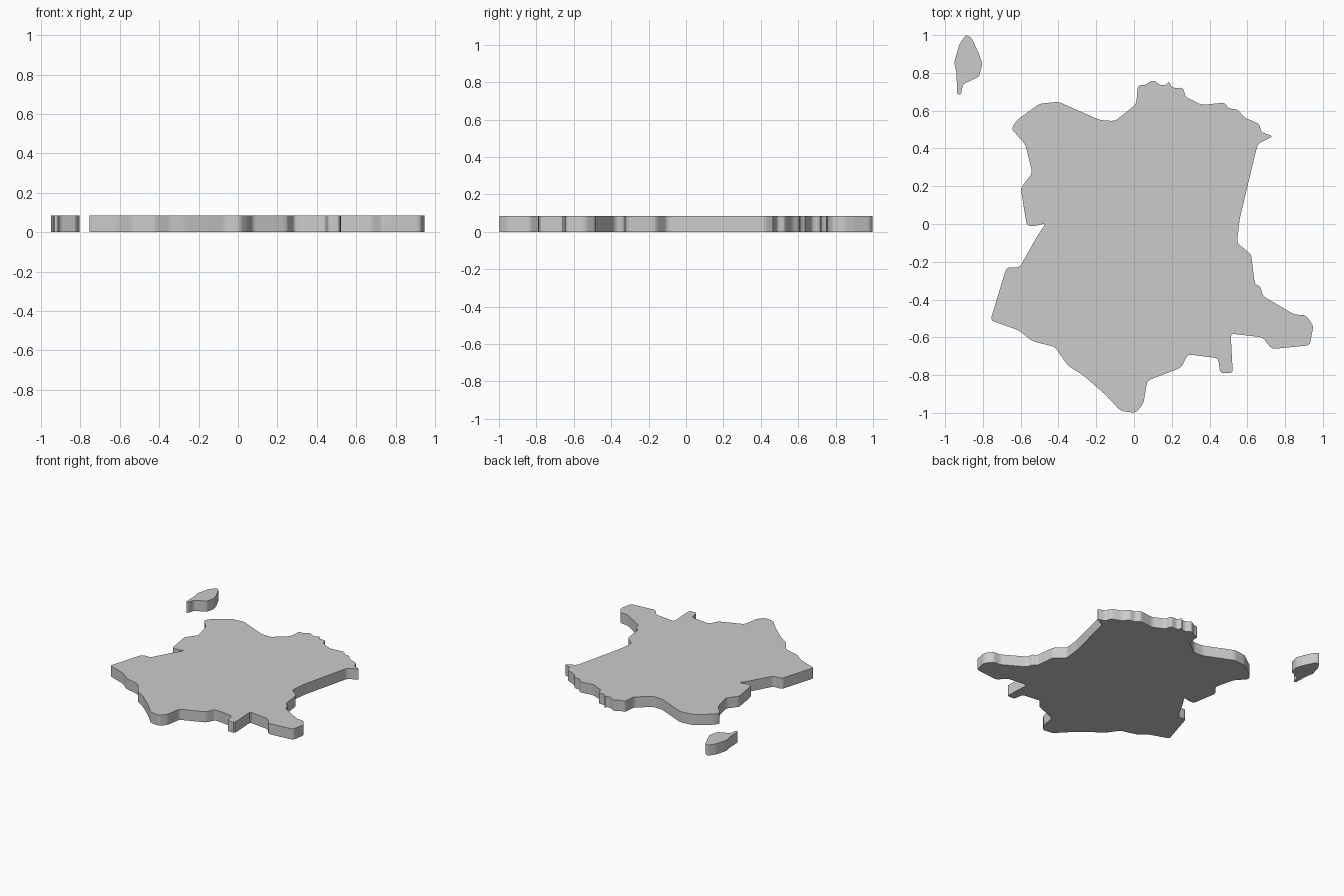
import bpy
import bmesh
from mathutils import Vector

if "Cube" in bpy.data.objects:
    bpy.data.objects.remove(bpy.data.objects["Cube"])

HEIGHT = 0.084

# Coastline corners, clockwise seen from above
MAINLAND = [
    # north coast
    (-.65, .505), (-.62, .55), (-.5, .637), (-.4, .647), (-.18, .55), (-.1, .545),
    (.012, .635), (.02, .735), (.06, .735), (.1, .765), (.14, .735), (.17, .735),
    (.185, .757), (.2, .72), (.262, .722), (.27, .675), (.36, .63), (.48, .643),
    (.5, .61), (.55, .607), (.58, .565), (.665, .53), (.672, .486), (.738, .465),
    # east coast and peninsula
    (.655, .425), (.56, .03), (.545, -.1), (.62, -.16), (.64, -.32), (.67, -.33),
    (.68, -.38), (.85, -.48), (.91, -.482), (.95, -.54), (.93, -.642), (.73, -.662),
    (.68, -.6), (.512, -.58), (.523, -.79), (.457, -.79), (.445, -.71),
    # south coast
    (.285, -.69), (.25, -.76), (.07, -.83), (.05, -.95), (.01, -1), (-.07, -.99),
    (-.155, -.9), (-.27, -.8), (-.35, -.75), (-.42, -.65), (-.54, -.62),
    # west coast with the small inlet
    (-.61, -.563), (-.76, -.51), (-.675, -.23), (-.605, -.23), (-.51, -.06),
    (-.465, .005), (-.52, -.01), (-.567, -.01), (-.6, .19), (-.538, .27), (-.575, .42),
]
ISLAND = [
    (-.925, .95), (-.89, 1.002), (-.86, .985), (-.82, .9), (-.803, .85), (-.82, .78),
    (-.905, .74), (-.917, .685), (-.936, .685), (-.94, .8), (-.952, .855),
]


def rounded(points, radius=0.02, steps=3):
    """Replace every corner with a short curve."""
    pts = [Vector(p) for p in points]
    out = []
    for i, p in enumerate(pts):
        ends = []
        for q in (pts[i - 1], pts[(i + 1) % len(pts)]):
            d = q - p
            ends.append(p + d.normalized() * min(radius, d.length * 0.4))
        for k in range(steps + 1):
            t = k / steps
            out.append(ends[0] * (1 - t) ** 2 + p * 2 * t * (1 - t) + ends[1] * t * t)
    return out


def slab(name, points, radius):
    """Extrude a closed outline upward from the ground."""
    bm = bmesh.new()
    face = bm.faces.new([bm.verts.new((p.x, p.y, 0)) for p in rounded(points, radius)])
    top = bmesh.ops.extrude_face_region(bm, geom=[face], use_keep_orig=True)["geom"]
    verts = [g for g in top if isinstance(g, bmesh.types.BMVert)]
    bmesh.ops.translate(bm, verts=verts, vec=(0, 0, HEIGHT))
    bmesh.ops.recalc_face_normals(bm, faces=bm.faces)
    mesh = bpy.data.meshes.new(name)
    bm.to_mesh(mesh)
    bm.free()
    bpy.context.collection.objects.link(bpy.data.objects.new(name, mesh))


slab("mainland", MAINLAND, 0.02)
slab("island", ISLAND, 0.012)
